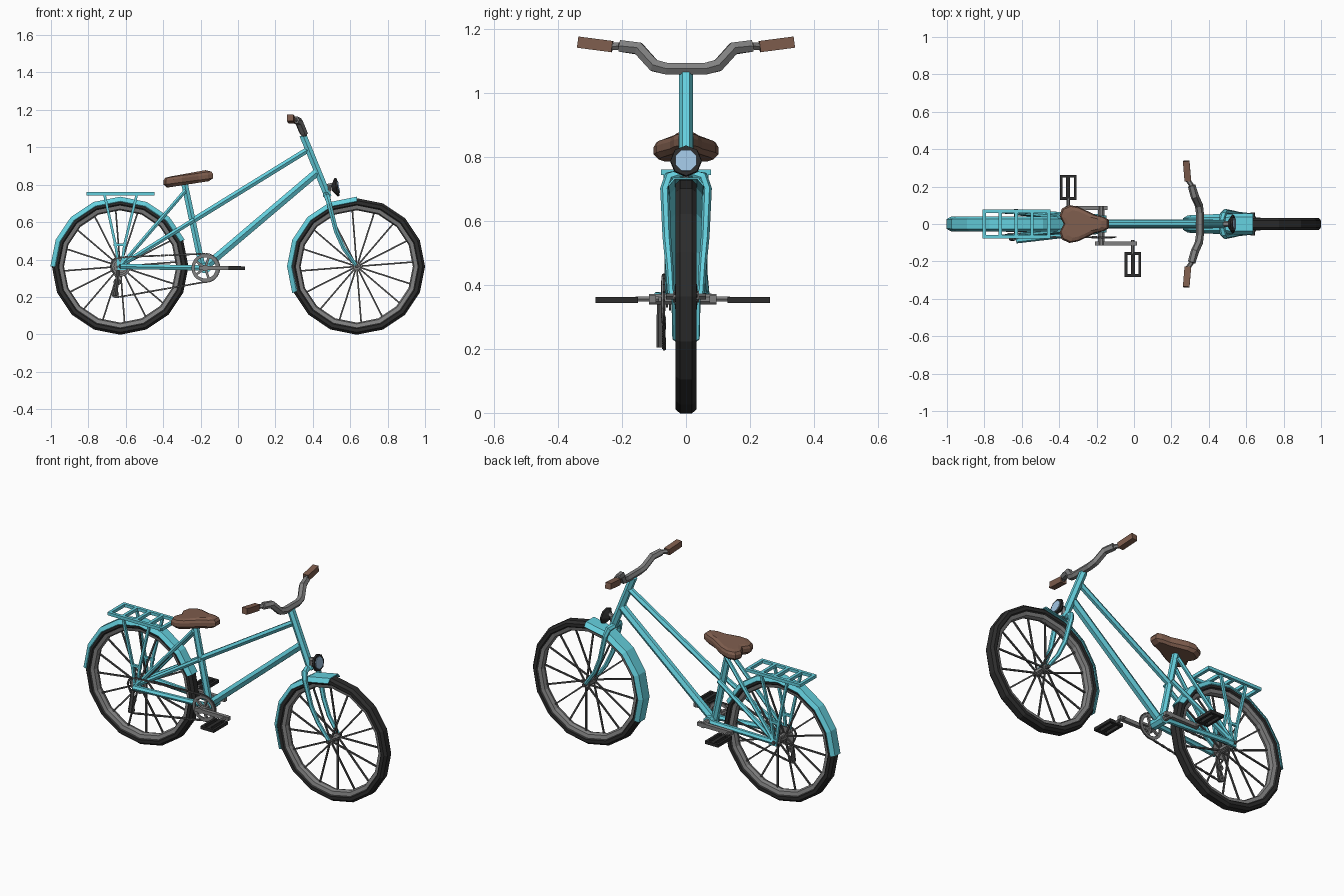
import bpy, bmesh, math
from mathutils import Vector, Matrix

if "Cube" in bpy.data.objects:
    bpy.data.objects.remove(bpy.data.objects["Cube"])


def material(name, r, g, b):
    m = bpy.data.materials.new(name)
    m.diffuse_color = (r, g, b, 1)
    m.use_nodes = True
    m.node_tree.nodes["Principled BSDF"].inputs["Base Color"].default_value = m.diffuse_color
    return m


TEAL = material("teal_paint", 0.13, 0.63, 0.73)
BROWN = material("brown_leather", 0.21, 0.11, 0.075)
BLACK = material("black_rubber", 0.025, 0.025, 0.025)
STEEL = material("steel", 0.22, 0.22, 0.22)
DARK = material("dark_steel", 0.09, 0.09, 0.09)
GLASS = material("lamp_glass", 0.35, 0.55, 0.75)


def finish(name, bm, mat):
    bmesh.ops.recalc_face_normals(bm, faces=bm.faces)
    me = bpy.data.meshes.new(name)
    bm.to_mesh(me)
    bm.free()
    me.materials.append(mat)
    ob = bpy.data.objects.new(name, me)
    bpy.context.collection.objects.link(ob)
    return ob


def skin(bm, rings, caps=True, loop=False):
    n = len(rings[0])
    for a, b in zip(rings, rings[1:] + rings[:1] if loop else rings[1:]):
        for i in range(n):
            bm.faces.new((a[i], a[(i + 1) % n], b[(i + 1) % n], b[i]))
    if caps and not loop:
        bm.faces.new(rings[0])
        bm.faces.new(rings[-1])


def tubes(name, paths, r, mat, n=6, r_end=None):
    """Sweep an n-sided section along every path, mitred at the bends."""
    bm = bmesh.new()
    for path in paths:
        p = [Vector(v) for v in path]
        whole = (p[-1] - p[0]).normalized()
        ref = Vector((0, 1, 0)) if abs(whole.y) < 0.7 else Vector((1, 0, 0))
        rings = []
        for i, c in enumerate(p):
            t0 = (c - p[i - 1]).normalized() if i else (p[1] - c).normalized()
            t1 = (p[i + 1] - c).normalized() if i < len(p) - 1 else t0
            t = (t0 + t1).normalized()
            u = ref.cross(t).normalized()
            w = t.cross(u)
            k = (r + ((r_end or r) - r) * i / (len(p) - 1)) / max(t.dot(t0), 0.8)
            rings.append([bm.verts.new(c + k * (u * math.cos(a) + w * math.sin(a)))
                          for a in [math.tau * (j + 0.5) / n for j in range(n)]])
        skin(bm, rings)
    return finish(name, bm, mat)


def lathe(name, profile, centre, mat, n=16, start=0, steps=None, taper=1):
    """Turn a closed (radius, y) profile about the y axis, fully or over an arc."""
    bm = bmesh.new()
    full = steps is None
    rings = []
    for i in range(n if full else steps + 1):
        a = math.radians(start) + math.tau * i / n
        k = 1 if full else 1 + (taper - 1) * i / steps
        rings.append([bm.verts.new((centre[0] + r * math.cos(a), centre[1] + y * k,
                                    centre[2] + r * math.sin(a))) for r, y in profile])
    skin(bm, rings, loop=full)
    return finish(name, bm, mat)


def boxes(name, items, mat):
    """items: (centre, size, pitch about y)"""
    bm = bmesh.new()
    for c, s, a in items:
        m = Matrix.Translation(c) @ Matrix.Rotation(a, 4, 'Y') @ Matrix.Diagonal((*s, 1))
        bmesh.ops.create_cube(bm, size=1, matrix=m)
    return finish(name, bm, mat)


def both(path):
    return [path, [(x, -y, z) for x, y, z in path]]


RX, FX, WZ = -0.63, 0.635, 0.363

# Wheels: tyre, rim, hub, spokes
for side, cx, axle in (("rear", RX, 0.08), ("front", FX, 0.062)):
    c = (cx, 0, WZ)
    lathe(side + "_tyre", [(0.365, -0.018), (0.365, 0.018), (0.352, 0.033), (0.333, 0.033),
                           (0.321, 0.02), (0.321, -0.02), (0.333, -0.033), (0.352, -0.033)], c, BLACK)
    lathe(side + "_rim", [(0.329, -0.026), (0.329, 0.026), (0.307, 0.02), (0.300, 0),
                          (0.307, -0.02)], c, STEEL)
    tubes(side + "_hub", [[(cx, -0.04, WZ), (cx, 0.04, WZ)]], 0.02, STEEL, 8)
    tubes(side + "_axle", [[(cx, -axle, WZ), (cx, axle, WZ)]], 0.011, DARK)
    spokes = []
    for i in range(16):
        a = math.tau * (i + 0.2) / 16
        d = Vector((math.cos(a), 0, math.sin(a)))
        y = Vector((0, 0.032 * (-1) ** i, 0))
        spokes.append([Vector(c) + d * 0.015 + y, Vector(c) + d * 0.307])
    tubes(side + "_spokes", spokes, 0.006, DARK, 4)

# Mudguards
for name, cx, w, start, steps, taper in (("rear_mudguard", RX, 0.038, 22.5, 7, 0.95),
                                         ("front_mudguard", FX, 0.054, 90, 5, 0.75)):
    lathe(name, [(0.345, -w), (0.367, -w * 0.65), (0.367, w * 0.65), (0.345, w),
                 (0.349, w + 0.003), (0.373, w * 0.7), (0.373, -w * 0.7), (0.349, -w - 0.003)],
          (cx, 0, WZ), TEAL, 16, start, steps, taper)

# Frame
tubes("head_tube", [[(0.347, 0, 1.065), (0.482, 0, 0.735)]], 0.022, TEAL)
tubes("top_tube", [[(0.375, 0, 0.988), (-0.245, 0, 0.606)]], 0.018, TEAL)
tubes("down_tube", [[(0.42, 0, 0.865), (-0.17, 0, 0.365)]], 0.024, TEAL)
tubes("seat_tube", [[(-0.19, 0, 0.355), (-0.288, 0, 0.815)]], 0.02, TEAL)
tubes("bottom_bracket", [[(-0.175, -0.045, 0.355), (-0.175, 0.045, 0.355)]], 0.03, TEAL, 8)
tubes("seat_stays", both([(-0.28, 0.025, 0.77), (RX, 0.062, WZ)]), 0.012, TEAL)
tubes("middle_stays", both([(-0.235, 0.028, 0.612), (RX, 0.06, WZ + 0.004)]), 0.014, TEAL)
tubes("chain_stays", [[(-0.18, 0.036, 0.355), (RX, 0.062, WZ)],
                      [(-0.18, -0.036, 0.355), (RX, -0.088, WZ)]], 0.016, TEAL)
boxes("dropouts", [((RX + 0.01, s * 0.063, WZ), (0.05, 0.012, 0.04), 0) for s in (-1, 1)], TEAL)

# Fork
tubes("fork_legs", both([(0.470, 0.012, 0.745), (0.477, 0.052, 0.737), (0.487, 0.066, 0.70), (0.525, 0.06, 0.55),
                         (0.565, 0.052, 0.46), (FX, 0.046, WZ)]), 0.017, TEAL, 6, 0.011)

# Handlebar and grips
half = [(0.352, 0.06, 1.075), (0.347, 0.10, 1.085), (0.325, 0.148, 1.138), (0.308, 0.205, 1.146)]
tubes("handlebar", [[(x, -y, z) for x, y, z in half[::-1]] + half], 0.021, STEEL)
tubes("bar_ends", both([half[-1], (0.285, 0.24, 1.144)]), 0.013, STEEL)
tubes("grips", both([(0.288, 0.23, 1.144), (0.279, 0.337, 1.158)]), 0.025, BROWN, 4)

# Saddle: stacked outlines, tilted nose up
outline = [(-0.375, 0), (-0.398, 0.045), (-0.385, 0.083), (-0.345, 0.101), (-0.30, 0.093), (-0.255, 0.072),
           (-0.21, 0.05), (-0.16, 0.038), (-0.133, 0.022)]
outline += [(x, -y) for x, y in outline[:0:-1]]
bm = bmesh.new()
rings = []
for k, dz in ((0.84, -0.03), (1, -0.014), (1, 0.008), (0.93, 0.022), (0.72, 0.029)):
    rings.append([bm.verts.new((-0.28 + (x + 0.28) * k, y * k, 0.831 + dz + 0.13 * (x + 0.27)))
                  for x, y in outline])
skin(bm, rings)
finish("saddle", bm, BROWN)

# Luggage rack
rx0, rx1, rz = -0.80, -0.456, 0.752
rack = [((rx0 + rx1) / 2, y, rz, rx1 - rx0, 0.018) for y in (-0.069, 0.069)]
rack += [(x, 0, rz, 0.018, 0.155) for x in (rx0, -0.715, -0.63, -0.545, rx1)]
boxes("rack_top", [((x, y, z), (sx, sy, 0.018), 0) for x, y, z, sx, sy in rack], TEAL)
tubes("rack_struts", both([(-0.715, 0.064, rz), (-0.655, 0.06, 0.48), (RX - 0.008, 0.06, WZ)])
      + both([(-0.54, 0.064, rz), (-0.607, 0.06, 0.48), (RX + 0.008, 0.06, WZ)])
      + both([(-0.665, 0.06, 0.48), (-0.597, 0.06, 0.48)]), 0.01, TEAL, 4)

# Headlamp: shell, lens and bracket along a slightly raised axis
o, d = Vector((0.499, 0, 0.782)), Vector((0.985, 0, 0.17))
bm = bmesh.new()
rot = d.to_track_quat('Z', 'Y').to_matrix().to_4x4()
rings = [[bm.verts.new(o + rot @ Vector((r * math.cos(math.tau * i / 8), r * math.sin(math.tau * i / 8), t)))
          for i in range(8)] for t, r in ((0, 0.012), (0.016, 0.036), (0.026, 0.05), (0.037, 0.048))]
skin(bm, rings)
finish("lamp_shell", bm, BLACK)
tubes("lamp_lens", [[o + d * 0.03, o + d * 0.042]], 0.036, GLASS, 8)
tubes("lamp_bracket", [[(0.482, 0, 0.735), (0.487, 0, 0.795), (0.51, 0, 0.80)]], 0.013, STEEL)

# Chainring, cassette, cranks
BX, BZ, CY = -0.175, 0.355, -0.072
lathe("chainring", [(0.074, -0.004), (0.074, 0.004), (0.057, 0.004), (0.057, -0.004)], (BX, CY, BZ), STEEL, 20)
tubes("chainring_arms", [[(BX, CY, BZ), (BX + 0.06 * math.cos(a), CY, BZ + 0.06 * math.sin(a))]
                         for a in [math.tau * i / 5 for i in range(5)]], 0.009, STEEL, 4)
tubes("crank_axle", [[(BX, -0.115, BZ), (BX, 0.095, BZ)]], 0.018, STEEL, 8)
for i, r in enumerate((0.055, 0.045, 0.035)):
    lathe("rear_cog_%d" % (i + 1), [(r, -0.003), (r, 0.003), (0.018, 0.003), (0.018, -0.003)],
          (RX, -0.04 - 0.01 * i, WZ), STEEL, 14)
boxes("cranks", [((BX + 0.078, -0.104, BZ), (0.225, 0.022, 0.022), 0),
                 ((BX - 0.078, 0.085, BZ), (0.225, 0.022, 0.022), 0)], STEEL)

# Pedals: end plates, rails and spindle
for name, px, y0, y1 in (("right_pedal", -0.006, -0.157, -0.275), ("left_pedal", -0.352, 0.137, 0.255)):
    m, ln = (y0 + y1) / 2, abs(y1 - y0)
    parts = [((px, y, BZ - 0.002), (0.088, 0.015, 0.018), 0) for y in (y0, y1)]
    parts += [((px + dx, m, BZ - 0.002), (w, ln, 0.018), 0) for dx, w in ((-0.037, 0.014), (0, 0.022), (0.037, 0.014))]
    boxes(name, parts, BLACK)
    s = math.copysign(1, y0)
    tubes(name + "_spindle", [[(px, s * 0.085, BZ), (px, y0, BZ)]], 0.009, STEEL)

# Chain: links spaced along a closed path
path = [(BX + 0.076 * math.cos(a), BZ + 0.076 * math.sin(a))
        for a in [math.radians(-95 + 185 * i / 10) for i in range(11)]]
path += [(RX, 0.412), (RX - 0.04, 0.395), (RX - 0.05, 0.363), (RX - 0.03, 0.32), (-0.635, 0.285),
         (-0.672, 0.225), (-0.66, 0.199), (-0.635, 0.2)]
links = []
for a, b in zip(path, path[1:] + path[:1]):
    a, b = Vector(a), Vector(b)
    n = max(1, round((b - a).length / 0.022))
    ang = -math.atan2(b.y - a.y, b.x - a.x)
    for i in range(n):
        p = a.lerp(b, (i + 0.5) / n)
        links.append(((p.x, CY + 0.003, p.y), ((b - a).length / n * 0.95, 0.006 + 0.005 * (i % 2), 0.009), ang))
boxes("chain", links, DARK)

# Derailleur arm and pulleys
tubes("derailleur_arm", [[(RX - 0.01, -0.078, WZ - 0.02), (-0.645, -0.08, 0.29), (-0.657, -0.08, 0.205)]],
      0.012, DARK)
for i, (x, z) in enumerate(((-0.646, 0.28), (-0.657, 0.216))):
    lathe("derailleur_pulley_%d" % (i + 1), [(0.02, -0.004), (0.02, 0.004), (0.004, 0.004), (0.004, -0.004)],
          (x, -0.066, z), DARK, 10)
